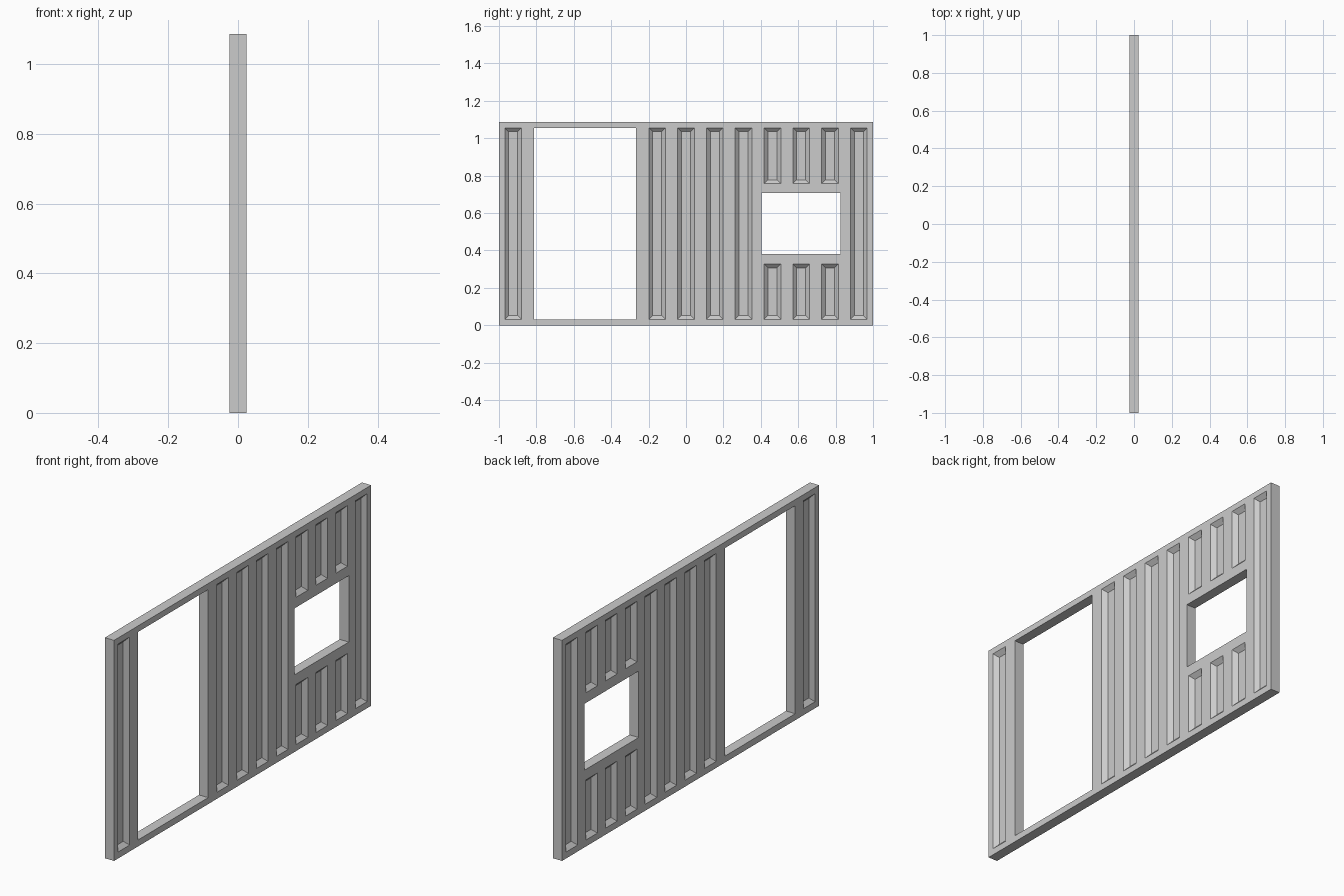
import bpy, bmesh
from mathutils import Vector

if "Cube" in bpy.data.objects:
    bpy.data.objects.remove(bpy.data.objects["Cube"])

HALF_T, DEPTH, BEVEL = 0.025, 0.02, 0.021
HEIGHT = 1.086
LOW, HIGH = 0.032, 1.056            # rail limits shared by door and grooves
DOOR = (-0.814, -0.268, LOW, HIGH)  # y0, y1, z0, z1
WINDOW = (0.404, 0.826, 0.38, 0.707)
HOLES = [DOOR, WINDOW]

# Pressed grooves on an even pitch; split above and below the window
GROOVES = []
for k in [0] + list(range(5, 13)):
    c = -0.924 + 0.154 * k
    spans = [(LOW, 0.328), (0.757, HIGH)] if 9 <= k <= 11 else [(LOW, HIGH)]
    GROOVES += [(c - 0.045, c + 0.045, a, b) for a, b in spans]


def inside(p, rects):
    return any(a < p.y < b and c < p.z < d for a, b, c, d in rects)


# Sheet grid cut along every feature edge, openings left out
rects = HOLES + GROOVES
ys = sorted({-1.0, 1.0} | {v for r in rects for v in r[:2]})
zs = sorted({0.0, HEIGHT} | {v for r in rects for v in r[2:]})
bm = bmesh.new()
grid = [[bm.verts.new((HALF_T, y, z)) for z in zs] for y in ys]
for i in range(len(ys) - 1):
    for j in range(len(zs) - 1):
        mid = Vector((0, (ys[i] + ys[i + 1]) / 2, (zs[j] + zs[j + 1]) / 2))
        if not inside(mid, HOLES):
            bm.faces.new((grid[i][j], grid[i + 1][j],
                          grid[i + 1][j + 1], grid[i][j + 1]))
bmesh.ops.delete(bm, geom=[v for v in bm.verts if not v.link_faces], context='VERTS')

# Give the sheet its thickness
ext = bmesh.ops.extrude_face_region(bm, geom=bm.faces[:], use_keep_orig=True)
moved = [g for g in ext["geom"] if isinstance(g, bmesh.types.BMVert)]
bmesh.ops.translate(bm, verts=moved, vec=(-2 * HALF_T, 0, 0))
bmesh.ops.recalc_face_normals(bm, faces=bm.faces[:])
bm.normal_update()

# Press the sloped grooves into both sides
panels = [f for f in bm.faces if abs(f.normal.x) > 0.9
          and inside(f.calc_center_median(), GROOVES)]
bmesh.ops.inset_region(bm, faces=panels, thickness=BEVEL, depth=-DEPTH,
                       use_boundary=True, use_even_offset=True)
bmesh.ops.recalc_face_normals(bm, faces=bm.faces[:])

mesh = bpy.data.meshes.new("wall_panel")
bm.to_mesh(mesh)
bm.free()
wall = bpy.data.objects.new("wall_panel", mesh)
bpy.context.collection.objects.link(wall)
